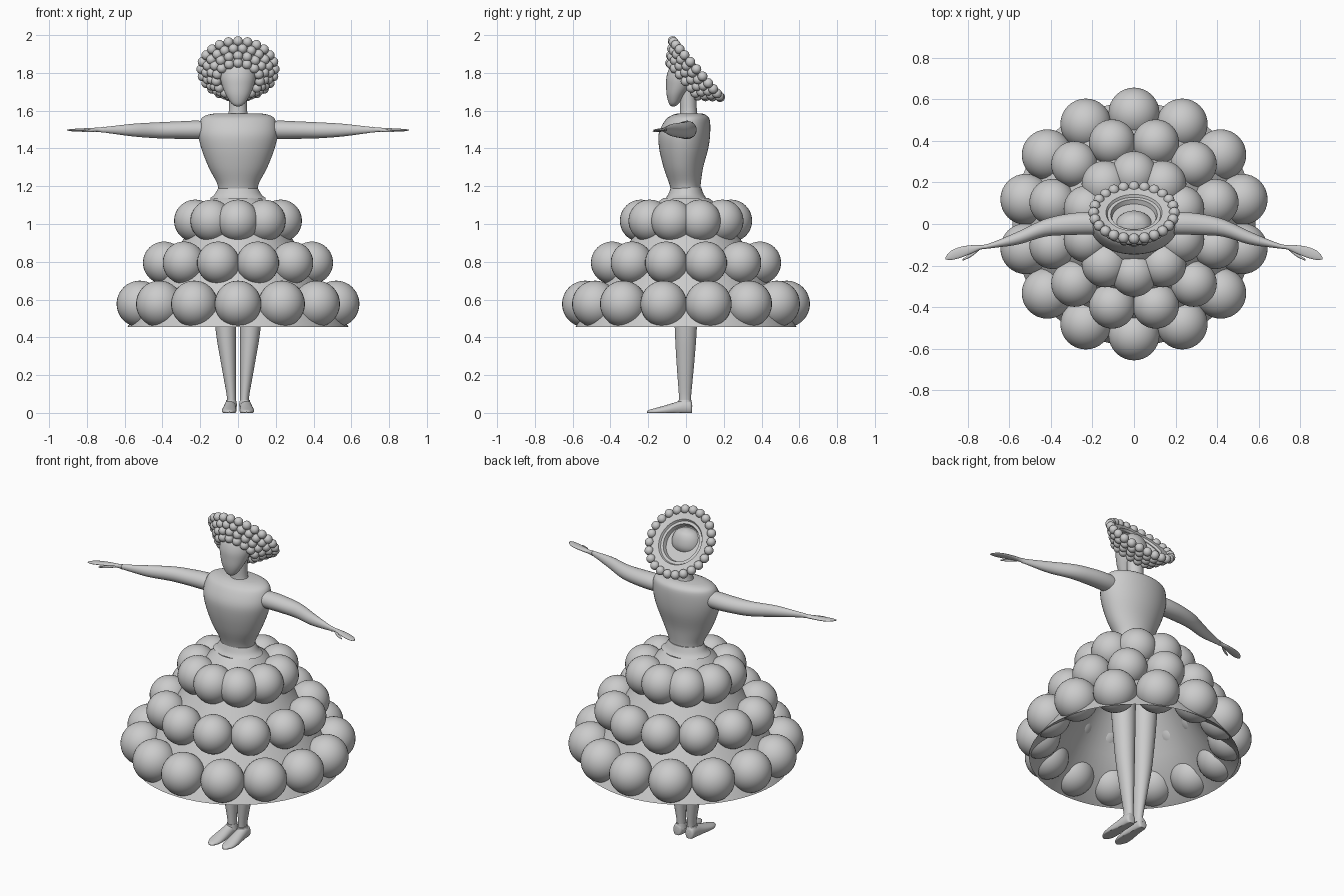
import bpy, bmesh, math
from mathutils import Vector, Matrix


def finish(name, bm, angle=40):
    bmesh.ops.recalc_face_normals(bm, faces=bm.faces)
    me = bpy.data.meshes.new(name)
    bm.to_mesh(me)
    bm.free()
    ob = bpy.data.objects.new(name, me)
    bpy.context.collection.objects.link(ob)
    bpy.ops.object.select_all(action='DESELECT')
    ob.select_set(True)
    bpy.context.view_layer.objects.active = ob
    bpy.ops.object.shade_smooth_by_angle(angle=math.radians(angle))
    return ob


def smooth_path(rings, sub):
    # Catmull-Rom interpolation of ring parameters
    if sub < 2:
        return rings
    pts = [Vector(r) for r in rings]
    out = []
    for i in range(len(pts) - 1):
        a, b, c, d = pts[max(i - 1, 0)], pts[i], pts[i + 1], pts[min(i + 2, len(pts) - 1)]
        for k in range(sub):
            t = k / sub
            out.append(0.5 * (2 * b + (c - a) * t + (2 * a - 5 * b + 4 * c - d) * t * t
                              + (3 * b - a - 3 * c + d) * t ** 3))
    return out + [pts[-1]]


def loft(name, rings, axis='z', n=32, sub=4, caps=True, floor=None, closed=False):
    # rings: (x, y, z, radius_1, radius_2), ellipses perpendicular to the axis
    bm = bmesh.new()
    loops = []
    for x, y, z, r1, r2 in smooth_path(rings, sub):
        loop = []
        for k in range(n):
            a = 2 * math.pi * k / n
            u, v = max(r1, .001) * math.cos(a), max(r2, .001) * math.sin(a)
            p = {'z': (x + u, y + v, z), 'x': (x, y + u, z + v), 'y': (x + u, y, z + v)}[axis]
            if floor is not None:
                p = (p[0], p[1], max(p[2], floor))
            loop.append(bm.verts.new(p))
        loops.append(loop)
    pairs = list(zip(loops, loops[1:]))
    if closed:
        pairs.append((loops[-1], loops[0]))
    for a, b in pairs:
        for k in range(n):
            bm.faces.new((a[k], a[(k + 1) % n], b[(k + 1) % n], b[k]))
    if caps and not closed:
        bm.faces.new(loops[0])
        bm.faces.new(loops[-1])
    return finish(name, bm)


def ball_ring(bm, count, R, z, r, offset=0.0, mat=Matrix(), seg=24):
    # balls evenly spaced on a circle, first one at the front
    for k in range(count):
        a = 2 * math.pi * (k + offset) / count - math.pi / 2
        pos = mat @ Vector((R * math.cos(a), R * math.sin(a), z))
        bmesh.ops.create_uvsphere(bm, u_segments=seg, v_segments=seg * 2 // 3, radius=r,
                                  matrix=Matrix.Translation(pos))


# Skirt: outer cone and flared hollow lining
skirt = [(.12, 1.138), (.17, 1.10), (.225, 1.017), (.37, .795), (.515, .575), (.585, .455),
         (.47, .53), (.36, .66), (.265, .82), (.12, 1.0), (.08, 1.12)]
loft("skirt", [(0, 0, z, r, r) for r, z in skirt], n=64, sub=1, closed=True)

# Three tiers of skirt balls
for name, count, R, z, r, off in (("bottom", 14, .533, .577, .123, 0),
                                  ("middle", 12, .405, .795, .112, .5),
                                  ("top", 10, .238, 1.017, .112, 0)):
    bm = bmesh.new()
    ball_ring(bm, count, R, z, r, off, seg=32)
    finish("skirt_balls_" + name, bm)

# Waist flare and torso
loft("waist_flare", [(0, 0, 1.135, .15, .11), (0, 0, 1.155, .125, .095),
                     (0, 0, 1.192, .104, .081)], n=48)
loft("torso", [(0, -.002, 1.18, .103, .078), (0, -.006, 1.22, .113, .085),
               (0, -.014, 1.30, .155, .105), (0, -.012, 1.40, .194, .130),
               (0, -.008, 1.48, .210, .136), (0, .008, 1.55, .198, .118),
               (0, .016, 1.575, .170, .092), (0, .020, 1.585, .125, .065)], n=48)
loft("neck", [(0, .015, 1.57, .062, .055), (0, .013, 1.595, .049, .045),
              (0, .010, 1.72, .048, .044)], n=32)

# Head with a pointed chin
loft("head", [(0, -.068, 1.622, .008, .008), (0, -.064, 1.637, .034, .026),
              (0, -.054, 1.68, .062, .048), (0, -.035, 1.73, .083, .070),
              (0, -.020, 1.78, .094, .083), (0, -.014, 1.83, .084, .072),
              (0, -.008, 1.865, .055, .046), (0, -.004, 1.88, .01, .01)], n=40)

# Hair: tilted bowl, open to the back, covered with rows of small balls
normal = Vector((0, .763, .646))
tilt = Matrix.Translation((0, .055, 1.82)) @ normal.to_track_quat('Z', 'Y').to_matrix().to_4x4()
bowl = [(.085, -.09), (.112, -.085), (.188, -.004), (.180, .004), (.135, .0), (.128, -.012),
        (.112, -.012), (.105, -.035), (.02, -.035)]
hair = loft("hair_base", [(0, 0, z, r, r) for r, z in bowl], n=48, sub=1)
hair.matrix_world = tilt
bm = bmesh.new()
for i, count in enumerate((24, 22, 18, 15)):
    t = i / 3
    ball_ring(bm, count, .194 - .079 * t, -.085 * t, .026, .5 * (i % 2), tilt, seg=16)
finish("hair_balls", bm)

for side, s in (("left", 1), ("right", -1)):
    # Arm, hand and thumb
    loft("arm_" + side, [(s * .12, 0, 1.497, .05, .045), (s * .22, .003, 1.498, .054, .049),
                         (s * .32, -.002, 1.497, .051, .046), (s * .43, -.019, 1.496, .042, .042),
                         (s * .55, -.065, 1.497, .032, .034), (s * .65, -.094, 1.498, .018, .022),
                         (s * .72, -.111, 1.499, .009, .013)], axis='x')
    loft("hand_" + side, [(s * .71, -.109, 1.499, .012, .016), (s * .735, -.112, 1.499, .010, .012),
                          (s * .77, -.119, 1.499, .018, .010), (s * .83, -.135, 1.498, .026, .008),
                          (s * .88, -.151, 1.497, .022, .006), (s * .905, -.164, 1.497, .006, .002)],
         axis='x', n=24)
    loft("thumb_" + side, [(s * .745, -.122, 1.496, .006, .006), (s * .785, -.150, 1.493, .009, .007),
                           (s * .825, -.173, 1.491, .004, .004)], axis='x', n=12)
    # Leg and shoe
    loft("leg_" + side, [(s * .034, -.005, .05, .024, .031), (s * .036, -.005, .10, .025, .033),
                         (s * .052, -.003, .28, .041, .048), (s * .066, -.001, .46, .055, .059),
                         (s * .078, 0, .80, .070, .072), (s * .070, 0, 1.05, .065, .068)])
    loft("shoe_" + side, [(s * .040, .033, .022, .010, .018), (s * .041, .026, .028, .027, .036),
                          (s * .041, -.010, .030, .032, .040), (s * .043, -.050, .024, .034, .034),
                          (s * .046, -.110, .014, .038, .026), (s * .047, -.160, .008, .036, .018),
                          (s * .046, -.195, .006, .020, .010), (s * .045, -.206, .004, .004, .004)],
         axis='y', floor=0.0)
    loft("ankle_cuff_" + side, [(s * .038, -.006, .035, .034, .040), (s * .036, -.006, .068, .026, .034)],
         sub=1)
